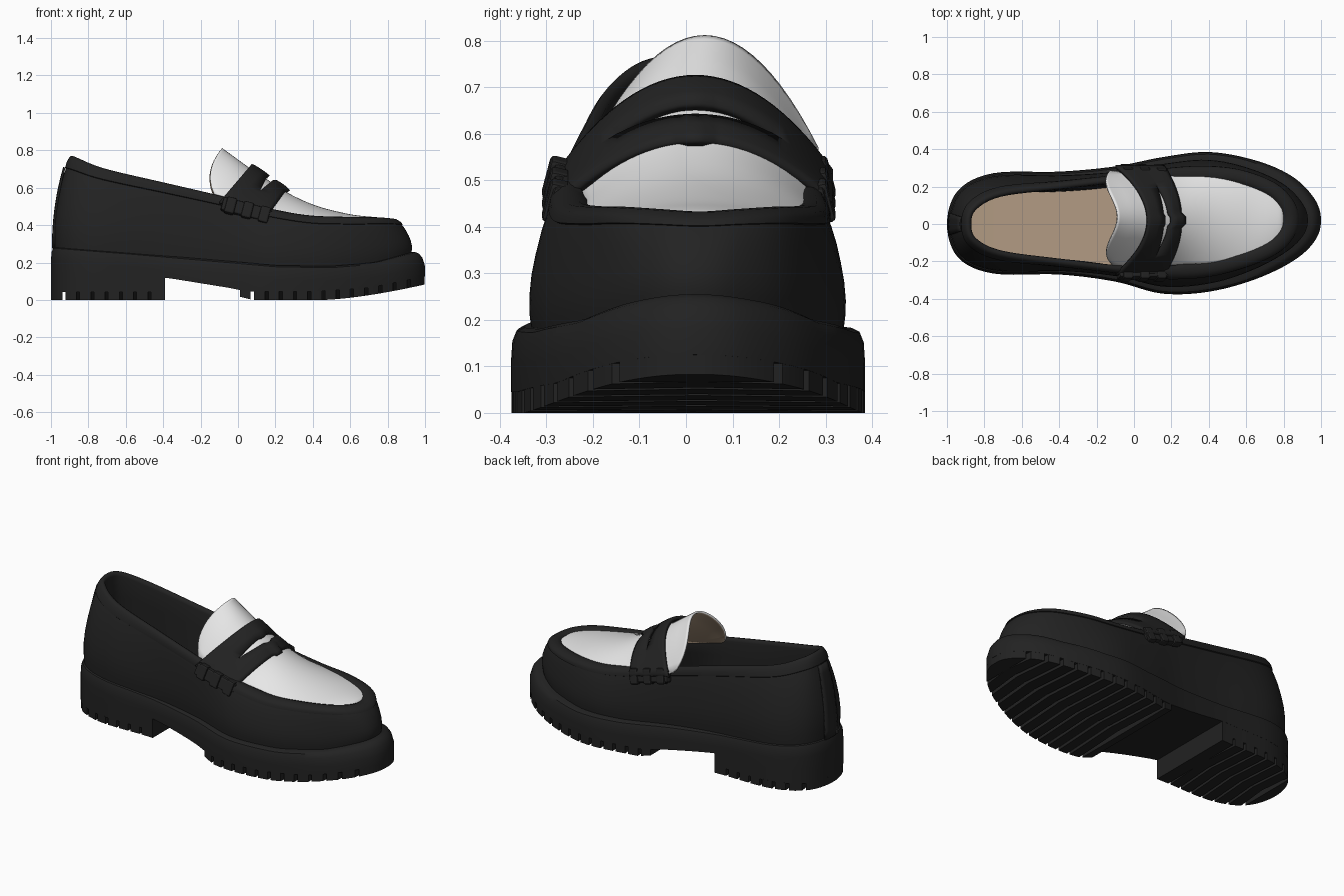
import bpy, bmesh, math
from mathutils import Vector

if "Cube" in bpy.data.objects:
    bpy.data.objects.remove(bpy.data.objects["Cube"])

def material(name, rgb):
    m = bpy.data.materials.new(name)
    m.diffuse_color = (*rgb, 1)
    m.use_nodes = True
    m.node_tree.nodes["Principled BSDF"].inputs["Base Color"].default_value = m.diffuse_color
    return m

BLACK = material("black_leather", (0.016, 0.016, 0.016))
WHITE = material("white_leather", (0.80, 0.80, 0.80))
TAN = material("tan_lining", (0.46, 0.34, 0.235))

def build(name, verts, faces, mats, up=False, angle=38):
    me = bpy.data.meshes.new(name)
    bm = bmesh.new()
    vs = [bm.verts.new(v) for v in verts]
    for f in faces:
        bm.faces.new([vs[i] for i in f])
    bmesh.ops.remove_doubles(bm, verts=bm.verts, dist=1e-5)
    bmesh.ops.recalc_face_normals(bm, faces=bm.faces)
    if up and sum(f.normal.z for f in bm.faces) < 0:
        bmesh.ops.reverse_faces(bm, faces=bm.faces)
    bm.to_mesh(me)
    bm.free()
    for m in mats:
        me.materials.append(m)
    me.shade_smooth()
    me.set_sharp_from_angle(angle=math.radians(angle))
    ob = bpy.data.objects.new(name, me)
    bpy.context.collection.objects.link(ob)
    return ob

def catmull(pts, per, closed=True):
    n, out = len(pts), []
    get = lambda i: Vector(pts[i % n] if closed else pts[max(0, min(n - 1, i))])
    for i in range(n if closed else n - 1):
        a, b, c, d = (get(i + k) for k in (-1, 0, 1, 2))
        for j in range(per):
            t = j / per
            out.append(0.5 * (2*b + (c - a)*t + (2*a - 5*b + 4*c - d)*t*t + (3*b - a - 3*c + d)*t**3))
    if not closed:
        out.append(get(n - 1))
    return out

def lerp_table(x, tab):
    if x <= tab[0][0]:
        return tab[0][1]
    for (x0, v0), (x1, v1) in zip(tab, tab[1:]):
        if x <= x1:
            return v0 + (v1 - v0) * (x - x0) / (x1 - x0)
    return tab[-1][1]

def inset(ring, d):
    # move a counter-clockwise outline inwards; d is a function of x
    n, out = len(ring), []
    for i, p in enumerate(ring):
        t = ring[(i + 1) % n] - ring[i - 1]
        nrm = Vector((-t.y, t.x)).normalized() * d(p.x)
        out.append(Vector((p.x + nrm.x, p.y + nrm.y)))
    return out

def loft(rings, cap_first=False, cap_last=False):
    n = len(rings[0])
    verts = [v for r in rings for v in r]
    faces = [(k*n + i, k*n + (i+1) % n, (k+1)*n + (i+1) % n, (k+1)*n + i)
             for k in range(len(rings) - 1) for i in range(n)]
    for use, base in ((cap_first, 0), (cap_last, (len(rings) - 1) * n)):
        if use:   # strips across from left half to right half
            faces += [(base, base + 1, base + n - 1), (base + n//2 - 1, base + n//2, base + n//2 + 1)]
            faces += [(base + i, base + i + 1, base + n - i - 1, base + n - i) for i in range(1, n//2 - 1)]
    return verts, faces

# Outlines run from the toe tip round the +y side to the heel and back
SOLE = catmull([(1, .02), (.965, .135), (.845, .255), (.65, .34), (.4, .385), (.15, .357), (-.1, .308),
                (-.4, .28), (-.75, .272), (-.94, .18), (-1, 0), (-.94, -.18), (-.75, -.265), (-.4, -.27),
                (-.1, -.308), (.15, -.372), (.4, -.362), (.65, -.295), (.855, -.195), (.967, -.09)], 6)
RIM = catmull([(.865, .03, .42), (.835, .13, .425), (.74, .22, .43), (.56, .285, .432), (.36, .3, .442),
               (.13, .285, .485), (-.1, .255, .545), (-.4, .22, .615), (-.72, .18, .69), (-.87, .1, .745),
               (-.905, 0, .757), (-.87, -.1, .745), (-.72, -.175, .69), (-.4, -.22, .615), (-.1, -.255, .545),
               (.13, -.28, .485), (.36, -.275, .442), (.56, -.235, .432), (.74, -.165, .43), (.835, -.075, .425)], 6)
N = len(SOLE)
TOP = [(-1, .285), (-.6, .255), (-.2, .22), (.2, .185), (.5, .18), (.75, .2), (.9, .235), (1, .255)]
MID = [(-.39, .12), (-.05, .065), (.05, .045), (.4, .045), (.7, .065), (1, .125)]
top = lambda x: lerp_table(x, TOP)
mid = lambda x: lerp_table(x, MID)
ground = lambda x: (0 if x < -.3 else max(0, .02 - .25 * x) if x < .1
                    else .083 * (max(0, x - .45) / .55) ** 1.5)

# Platform sole
toe = lambda x: max(0, (x - .6) / .4)
rings = [[(p.x, p.y, mid(p.x)) for p in SOLE]]
for d, k, dz in ((0, 0, -.075), (.003, .5, -.03), (.012, .9, -.008), (.028, 1, 0), (.1, 1, 0)):
    r = inset(SOLE, lambda x: d + .022 * toe(x) * k)
    rings.append([(p.x, p.y, top(s.x) + dz) for p, s in zip(r, SOLE)])
build("platform_sole", *loft(rings, True, True), [BLACK])

# Sole width at x
left = sorted((p.x, p.y) for p in SOLE[:N//2 + 1])
right = sorted((p.x, p.y) for p in [SOLE[0]] + SOLE[N//2:])

def slab(x0, x1, lo, hi, bend, n=12):
    # slice of the sole outline between x0 and x1, bent to a chevron
    xs = [x0 + (x1 - x0) * (1 - math.cos(math.pi * i / n)) / 2 for i in range(n + 1)]
    poly = [(x, lerp_table(x, left) * .998) for x in xs]
    poly += [(x1 + bend, (lerp_table(x1, left) + lerp_table(x1, right)) / 2)]
    poly += [(x, lerp_table(x, right) * .998) for x in reversed(xs)]
    poly += [(x0 + bend, (lerp_table(x0, left) + lerp_table(x0, right)) / 2)]
    n = len(poly)
    verts = [(x, y, lo(x)) for x, y in poly] + [(x, y, hi(x)) for x, y in poly]
    faces = [tuple(range(n)), tuple(range(n, 2*n))]
    faces += [(i, (i+1) % n, n + (i+1) % n, n + i) for i in range(n)]
    return verts, faces

# Heel block and tread bars
build("heel_block", *slab(-.9995, -.39, lambda x: .042, lambda x: .125, 0, 30), [BLACK], angle=30)

def tread(name, x0, x1, count, gap):
    verts, faces = [], []
    step = (x1 - x0) / count
    for i in range(count):
        a, b = x0 + i * step, x0 + (i + 1) * step - (gap if i < count - 1 else 0)
        bend = 0 if i in (0, count - 1) else .02
        v, f = slab(a, b, ground, lambda x: mid(x) + .006 if x > -.3 else .045, bend)
        faces += [tuple(k + len(verts) for k in q) for q in f]
        verts += v
    build(name, verts, faces, [BLACK], angle=30)

tread("heel_tread", -.9995, -.39, 8, .016)
tread("forefoot_tread", .01, .998, 13, .018)

# Upper: outer wall, rolled rim, inner wall
base_gap = [(-1, .02), (-.5, .022), (0, .04), (.5, .05), (1, .075)]
BASE = inset(SOLE, lambda x: lerp_table(x, base_gap))
lip = lambda x: lerp_table(x, [(-.1, .035), (.3, .075), (.9, .07)])
rings = []
for f, out in ((0, 0), (.12, .005), (.25, .008), (.4, .008), (.55, .006), (.7, .004), (.82, .001), (.89, -.002),
               (.9, .004), (.96, .005), (1, 0)):
    w = f ** 2.1
    mix = [b.lerp(Vector((r.x, r.y)), w) for b, r in zip(BASE, RIM)]
    mix = inset(mix, lambda x: -out)
    rings.append([(p.x, p.y, (top(s.x) - .01) * (1 - f) + r.z * f) for p, s, r in zip(mix, SOLE, RIM)])
for k, dz in ((.25, .011), (.6, .013), (.9, .007), (1, -.008)):
    r = inset(RIM, lambda x: lip(x) * k)
    rings.append([(p.x, p.y, q.z + dz) for p, q in zip(r, RIM)])
inner_top = inset(RIM, lambda x: lip(x))
FLOOR = [p + Vector((0, -.012)) for p in inset(SOLE, lambda x: .095 + .03 * toe(x))]
for f in (.3, .65, 1):
    rings.append([(*a.lerp(b, f), (q.z - .008) * (1 - f) + (top(s.x) + .02) * f)
                  for a, b, q, s in zip(inner_top, FLOOR, RIM, SOLE)])
build("upper", *loft(rings), [BLACK], angle=50)

# Insole
build("insole", *loft([[(p.x, p.y, top(s.x) + .024) for p, s in zip(FLOOR, SOLE)]], True), [TAN], up=True)

def sheet(name, rows, mats, thick, skip=lambda i, j: False, offset=-1):
    n = len(rows[0])
    faces = [(i*n + j, i*n + j + 1, (i+1)*n + j + 1, (i+1)*n + j)
             for i in range(len(rows) - 1) for j in range(n - 1) if not skip(i, j)]
    ob = build(name, [v for r in rows for v in r], faces, mats, up=True, angle=50)
    s = ob.modifiers.new("thickness", 'SOLIDIFY')
    s.thickness, s.offset = thick, offset
    s.material_offset = len(mats) - 1
    return ob

# Vamp and tongue: x, sweep back, centre y, half width, edge z, centre z
stations = [(.8, 0, .03, .06, .42, .422), (.785, 0, .03, .105, .42, .434), (.73, 0, .03, .15, .424, .443),
            (.6, 0, .03, .205, .43, .458), (.42, 0, .025, .24, .44, .503), (.27, .03, .025, .25, .455, .57),
            (.17, .06, .025, .262, .475, .635), (.07, .09, .025, .262, .505, .7),
            (-.02, .1, .03, .255, .545, .765), (-.085, .09, .04, .245, .57, .812)]
acc = [-1 + j / 12 for j in range(25)]
rows = []
for x, k, yc, w, ze, zc in catmull(stations, 4, False):
    row = []
    t = min(1, max(0, -x / .085))   # the tongue's side edges curl back
    for v in acc:
        a = v * v
        sweep = a * (1 - t) + t * (2.2*a - 1.7*a*a)
        row.append((x - k * sweep, yc + w*v, zc - (zc - ze) * a))
    rows.append(row)
sheet("vamp_and_tongue", rows, [WHITE, TAN], .012)

# Strap across the vamp with a tapered slot
cols = [-1 + j / 16 for j in range(33)]
rows = []
for w, bulge in ((0, 0), (.08, .006), (.3, .008), (.55, -1), (.55, 1), (.8, .008), (.93, .006), (1, 0)):
    row = []
    for v in cols:
        a, t, up = v * v, w, bulge
        if abs(bulge) == 1:
            t, up = w + bulge * (.012 + .075 * max(0, 1 - a / .36)), .005
        back = Vector((.07 - .17*a, .02 + .288*v, .717 - .2*a))
        front = Vector((.27 - .09*a - .02 * (abs(v) > .12), .02 + .288*v, .58 - .13*a))
        p = back.lerp(front, t)
        row.append((p.x, p.y, p.z + up))
    rows.append(row)
sheet("strap", rows, [BLACK], .02, lambda i, j: i == 3 and 6 <= j < 26, 0)

# Folded strap ends on both sides
def block(name, loc, size, tilt, lean):
    bpy.ops.mesh.primitive_cube_add(size=1, location=loc, rotation=(lean, tilt, 0))
    ob = bpy.context.object
    ob.name, ob.scale = name, size
    bpy.ops.object.transform_apply(location=False, rotation=False, scale=True)
    b = ob.modifiers.new("soft_edges", 'BEVEL')
    b.width, b.segments = .01, 2
    ob.data.materials.append(BLACK)

for side, s, y in (("left", 1, .01), ("right", -1, .002)):
    block("strap_end_" + side, (.045, y + s*.275, .48), (.27, .04, .075), .26, s*.25)
    for i, x in enumerate((-.04, .05, .14)):
        block("strap_fold_%s_%d" % (side, i), (x, y + s*.281, .48 - (x - .045)*.27), (.055, .045, .09), .26, s*.25)

# Heel seam strip
rows = []
for k in range(0, 10):
    f = k / 10
    w = f ** 2.1
    row = []
    for i in range(N//2 - 2, N//2 + 3):
        p = BASE[i].lerp(Vector((RIM[i].x, RIM[i].y)), w)
        row.append((p.x - .01, p.y, (top(SOLE[i].x) - .01) * (1 - f) + RIM[i].z * f))
    rows.append(row)
sheet("heel_seam_strip", rows, [BLACK], .01, offset=0)
